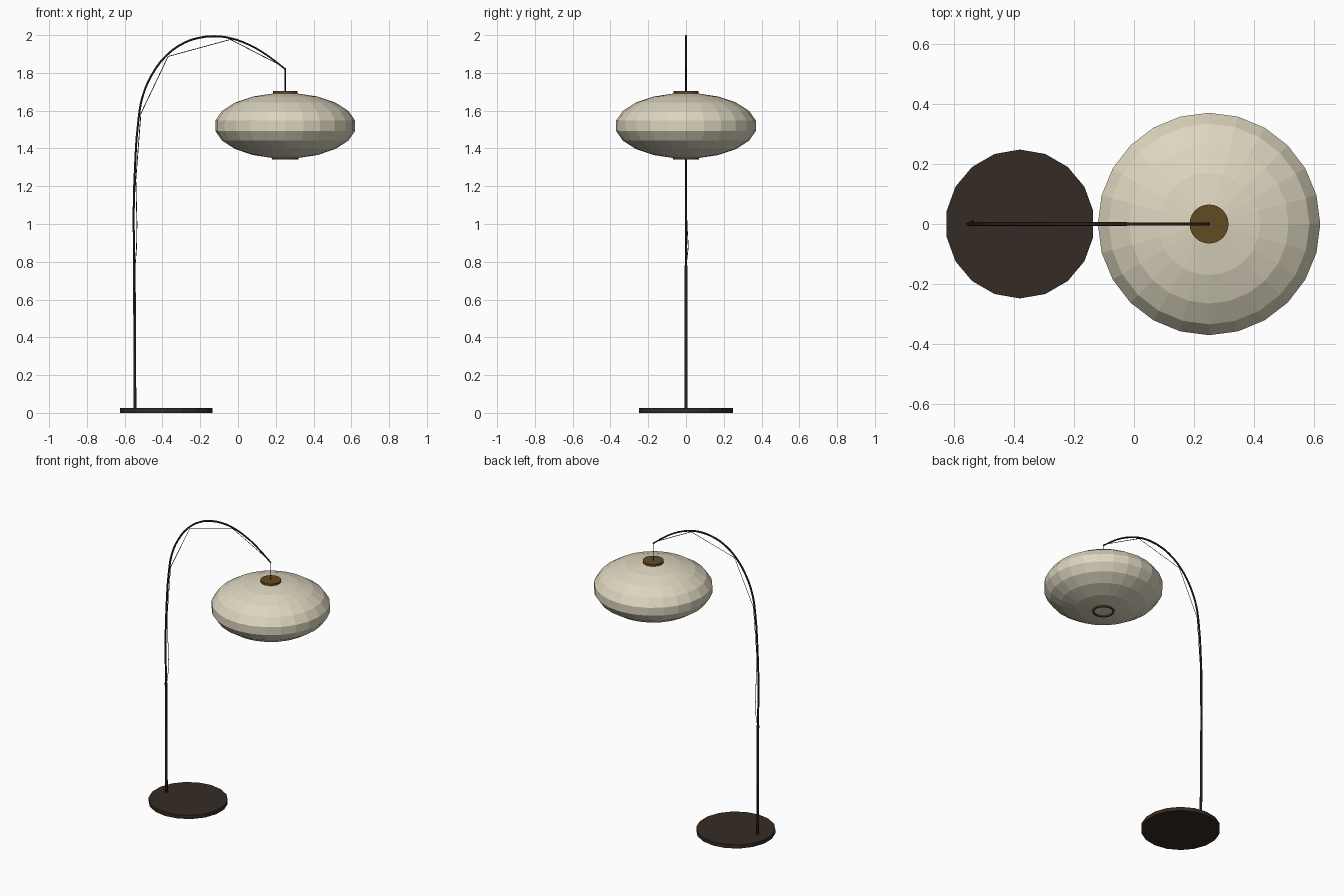
import bpy, bmesh, math

if "Cube" in bpy.data.objects:
    bpy.data.objects.remove(bpy.data.objects["Cube"])


def material(name, rgb):
    m = bpy.data.materials.new(name)
    m.diffuse_color = (*rgb, 1)
    m.use_nodes = True
    m.node_tree.nodes["Principled BSDF"].inputs["Base Color"].default_value = m.diffuse_color
    return m


BRONZE = material("dark bronze", (0.036, 0.024, 0.017))
BRASS = material("aged brass", (0.12, 0.07, 0.015))
PAPER = material("cream paper", (0.72, 0.67, 0.52))
CORD = material("black cord", (0.012, 0.011, 0.010))


def lathe(name, profile, n, mat, x, closed=False):
    """Revolve (radius, z) points round a vertical axis at x."""
    bm = bmesh.new()
    rings = []
    for r, z in profile:
        rings.append([bm.verts.new((x + r * math.sin(2 * math.pi * i / n),
                                    r * math.cos(2 * math.pi * i / n), z)) for i in range(n)])
    pairs = list(zip(rings, rings[1:]))
    if closed:
        pairs.append((rings[-1], rings[0]))
    else:
        bm.faces.new(rings[0])
        bm.faces.new(rings[-1])
    for a, b in pairs:
        for i in range(n):
            j = (i + 1) % n
            bm.faces.new((a[i], a[j], b[j], b[i]))
    bmesh.ops.recalc_face_normals(bm, faces=bm.faces)
    me = bpy.data.meshes.new(name)
    bm.to_mesh(me)
    bm.free()
    me.materials.append(mat)
    ob = bpy.data.objects.new(name, me)
    bpy.context.collection.objects.link(ob)
    return ob


def tube(name, points, radius, mat, smooth=False, res=1):
    """Round bar along points (x, y, z, radius factor)."""
    cu = bpy.data.curves.new(name, 'CURVE')
    cu.dimensions = '3D'
    cu.bevel_depth = radius
    cu.bevel_resolution = res
    cu.use_fill_caps = True
    if smooth:
        cu.resolution_u = 3
        sp = cu.splines.new('BEZIER')
        sp.bezier_points.add(len(points) - 1)
        for bp, p in zip(sp.bezier_points, points):
            bp.co = p[:3]
            bp.radius = p[3] if len(p) > 3 else 1
            bp.handle_left_type = bp.handle_right_type = 'AUTO'
    else:
        sp = cu.splines.new('POLY')
        sp.points.add(len(points) - 1)
        for q, p in zip(sp.points, points):
            q.co = (*p[:3], 1)
    sp.use_smooth = False
    cu.materials.append(mat)
    ob = bpy.data.objects.new(name, cu)
    bpy.context.collection.objects.link(ob)
    return ob


# Weighted disc base
lathe("base", [(0.248, 0), (0.248, 0.025)], 18, BRONZE, -0.38)

# Lower post, then the thinner bowed arm
tube("lower_post", [(-0.545, 0, 0.02), (-0.549, 0, 0.78)], 0.008, BRONZE)
tube("arched_arm", [(-0.549, 0, 0.76, 1), (-0.552, 0, 1.08, 1), (-0.547, 0, 1.26, 1),
                    (-0.527, 0, 1.553, 1), (-0.505, 0, 1.675, 1), (-0.456, 0, 1.79, 1),
                    (-0.378, 0, 1.893, 1), (-0.283, 0, 1.96, 1), (-0.204, 0, 1.986, 1),
                    (-0.125, 0, 1.994, 1), (-0.045, 0, 1.985, 0.95), (0.06, 0, 1.948, 0.9),
                    (0.156, 0, 1.892, 0.85), (0.25, 0, 1.82, 0.8)], 0.0062, BRONZE, True)

# Slack cable tied along the arm, and the cord holding the shade
tube("cable", [(0.25, 0, 1.82), (0.22, 0, 1.843), (-0.04, 0, 1.977), (-0.37, 0, 1.887), (-0.514, 0, 1.585),
               (-0.541, 0, 1.235), (-0.535, 0.005, 1.0), (-0.537, 0.012, 0.88),
               (-0.545, 0, 0.77)], 0.002, CORD, res=0)
tube("hanging_cord", [(0.25, 0, 1.825), (0.25, 0, 1.69)], 0.003, CORD, res=0)

# Lantern shade: flattened ellipsoid in even bands
bands = [math.radians(a) for a in range(-81, 82, 18)]
lathe("shade", [(0.375 * math.cos(a), 1.52 + 0.174 * math.sin(a)) for a in bands],
      24, PAPER, 0.25)

# Top cap and lower rim
lathe("top_cap", [(0.065, 1.689), (0.065, 1.704)], 24, BRASS, 0.25)
lathe("lower_rim", [(0.058, 1.341), (0.069, 1.341), (0.069, 1.352), (0.058, 1.352)],
      24, BRASS, 0.25, closed=True)
